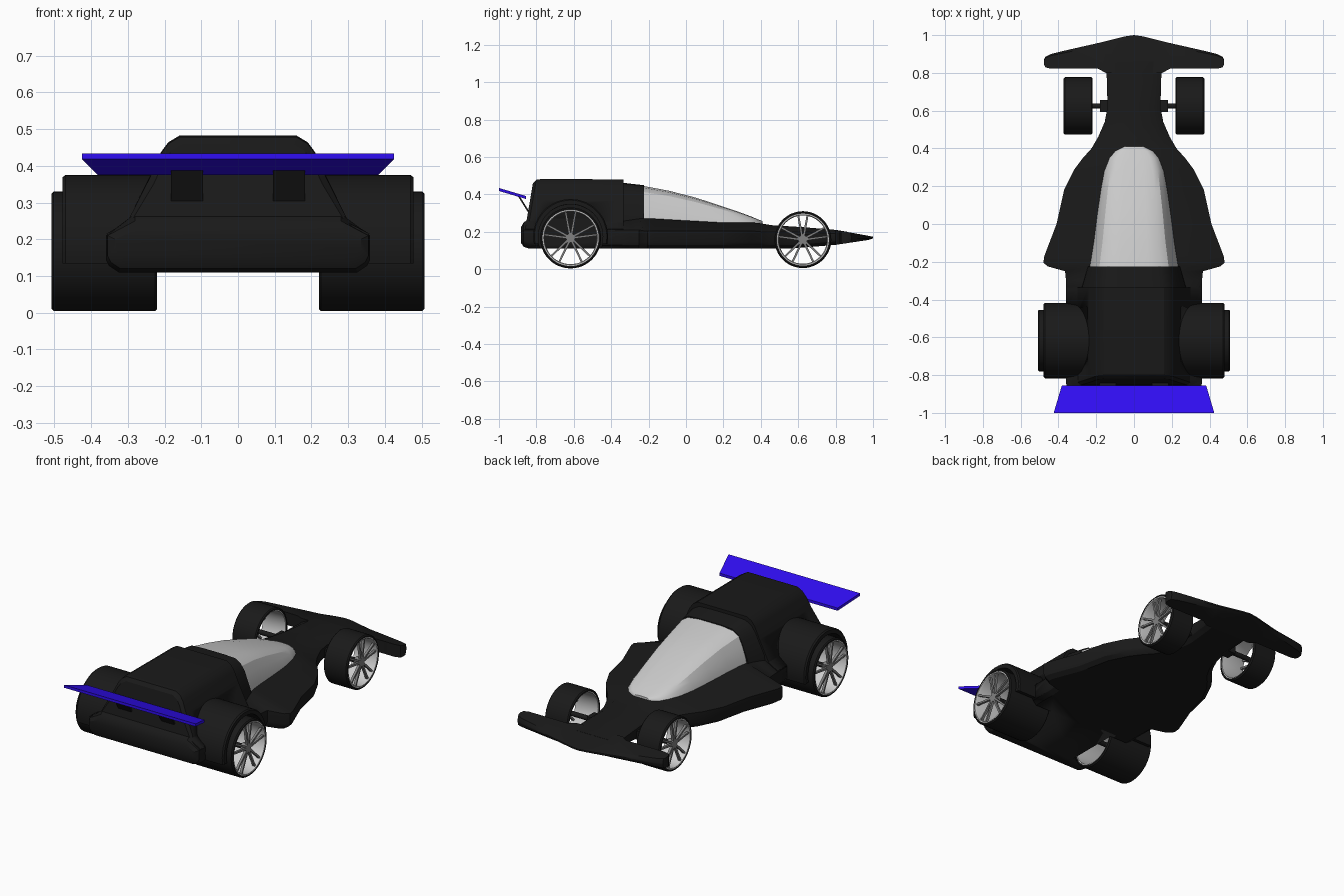
import bpy, bmesh
from math import sin, cos, pi, radians
from mathutils import Vector, Matrix

if "Cube" in bpy.data.objects:
    bpy.data.objects.remove(bpy.data.objects["Cube"])


def material(name, rgb):
    m = bpy.data.materials.new(name)
    m.diffuse_color = (*rgb, 1)
    m.use_nodes = True
    m.node_tree.nodes["Principled BSDF"].inputs["Base Color"].default_value = m.diffuse_color
    return m


BLACK = material("black", (0.01, 0.01, 0.01))
BLUE = material("blue", (0.03, 0.004, 0.9))
GREY = material("dark_grey", (0.22, 0.22, 0.22))


def finish(name, bm, mat=None, mirror=False, angle=30):
    bmesh.ops.recalc_face_normals(bm, faces=bm.faces)
    me = bpy.data.meshes.new(name)
    bm.to_mesh(me)
    bm.free()
    ob = bpy.data.objects.new(name, me)
    bpy.context.collection.objects.link(ob)
    if mat:
        me.materials.append(mat)
    bpy.ops.object.select_all(action='DESELECT')
    ob.select_set(True)
    bpy.context.view_layer.objects.active = ob
    bpy.ops.object.shade_smooth_by_angle(angle=radians(angle))
    if mirror:
        ob.modifiers.new("mirror", 'MIRROR').use_mirror_merge = False
    return ob


def skin(bm, rings, loop=False):
    """Bridge closed rings of points; cap the ends unless looped."""
    vs = [[bm.verts.new(p) for p in r] for r in rings]
    n = len(vs[0])
    for a, b in zip(vs, vs[1:] + vs[:1] if loop else vs[1:]):
        for i in range(n):
            j = (i + 1) % n
            bm.faces.new((a[i], a[j], b[j], b[i]))
    if not loop:
        bm.faces.new(vs[0])
        bm.faces.new(vs[-1])


def loft(name, stations, mat=None, skew=0):
    """stations: (y, half section from bottom to top), mirrored across x."""
    rings = []
    for k, (y, half) in enumerate(stations):
        s = skew if k >= len(stations) - 2 else 0
        pts = half + [(-x, z) for x, z in reversed(half)]
        rings.append([(x, y - s * (0.48 - z), z) for x, z in pts])
    bm = bmesh.new()
    skin(bm, rings)
    return finish(name, bm, mat)


def lathe(bm, profile, y, z, n=48):
    """Closed profile of (x, r) turned about an axle along x."""
    skin(bm, [[(x, y + r * cos(2 * pi * k / n), z + r * sin(2 * pi * k / n))
               for x, r in profile] for k in range(n)], loop=True)


def beam(bm, a, b, wa, wb, depth):
    """Tapered bar in the wheel plane, depth along x."""
    a, b = Vector(a), Vector(b)
    side = (b - a).cross(Vector((1, 0, 0))).normalized()
    dx = Vector((depth / 2, 0, 0))
    skin(bm, [[p - side * w - dx, p + side * w - dx, p + side * w + dx, p - side * w + dx]
              for p, w in ((a, wa / 2), (b, wb / 2))])


def cylinder(bm, x0, x1, r, y, z, n=32):
    skin(bm, [[(x, y + r * cos(2 * pi * k / n), z + r * sin(2 * pi * k / n))
               for k in range(n)] for x in (x0, x1)])


# Lower hull: neck, side pods and tail (y, width, top width, bottom z, side z, top z)
hull_rows = [
    (0.86, .17, .10, .14, .185, .20), (0.80, .145, .10, .13, .19, .21),
    (0.62, .14, .10, .115, .20, .225), (0.54, .155, .11, .11, .20, .23),
    (0.46, .19, .12, .11, .20, .235), (0.40, .225, .13, .11, .20, .245),
    (0.35, .27, .15, .11, .205, .25), (0.29, .315, .17, .11, .205, .25),
    (0.18, .37, .19, .11, .205, .25), (0.0, .41, .22, .11, .205, .26),
    (-0.17, .475, .24, .11, .205, .27), (-0.205, .48, .245, .11, .205, .27),
    (-0.225, .455, .245, .11, .205, .27), (-0.25, .365, .25, .11, .21, .27),
    (-0.30, .36, .25, .11, .21, .27), (-0.84, .36, .28, .11, .21, .27),
    (-0.868, .355, .28, .12, .21, .25), (-0.882, .335, .28, .14, .20, .225)]
hull = loft("lower_body", [
    (y, [(max(w - .035, .05), zb), (w - .008, zb + .018), (w, zb + .035), (w, zs), (wt, zt)])
    for y, w, wt, zb, zs, zt in hull_rows], BLACK)


def cabin_section(zt, shrink=0):
    d = zt - .48
    return [(.345, .20), (.358, .215), (.30 - shrink, .25), (.24 - shrink, .37 + d),
            (.21 - shrink, .435 + d), (.19 - shrink, .462 + d), (.16 - shrink, zt)]


# Engine cover and the lower hoop behind the canopy
cover = loft("engine_cover", [
    (-.335, cabin_section(.48)), (-.77, cabin_section(.482)),
    (-.80, cabin_section(.478)), (-.815, cabin_section(.46, .01))], BLACK, skew=.17)
loft("cockpit_hoop", [
    (-.225, [(.245, .22), (.243, .28), (.20, .39), (.175, .425), (.14, .445), (.07, .449)]),
    (-.34, [(.28, .22), (.275, .28), (.215, .40), (.19, .435), (.15, .458), (.07, .462)])], BLACK)

# Canopy: (y, base half width, base z, top z)
canopy_rows = [(.41, .05, .245, .257), (.385, .105, .24, .266), (.35, .138, .235, .281),
               (.28, .162, .235, .307), (.18, .178, .24, .341), (.05, .196, .25, .383),
               (-.09, .213, .26, .419), (-.233, .236, .265, .446)]
loft("canopy", [(y, [(w, zb)] + [(w * f, zb + (zt - zb) * g) for f, g in
                ((.97, .2), (.88, .55), (.78, .82), (.62, .95), (.32, 1))])
                for y, w, zb, zt in canopy_rows])

# Front wing: (x, front y, rear y)
plan = [(0, 1.0, .80), (.05, .993, .80), (.15, .968, .80), (.19, .958, .822), (.38, .915, .822),
        (.44, .90, .822), (.47, .885, .83), (.477, .868, .845)]
top = lambda y: .21 - .18 * (y - .8)
low = lambda y: .13 + .15 * (y - .8)
rings = []
for x, yf, yr in [(-x, a, b) for x, a, b in plan[:0:-1]] + plan:
    ym = yf - (yf - yr) * .12
    rings.append([(x, yr, low(yr)), (x, ym, low(ym)), (x, yf, .165), (x, yf, .173),
                  (x, ym, top(ym)), (x, yr, top(yr))])
bm = bmesh.new()
skin(bm, rings)
finish("front_wing", bm, BLACK)

# Rear wheel arches and the wells cut for them
bm = bmesh.new()
arc = [radians(a) for a in range(-12, 193, 6)]
skin(bm, [[(x, -.617 + r * cos(a), .175 + r * sin(a)) for x, r in
           ((.20, .172), (.20, .20), (.47, .20), (.478, .194), (.478, .172))] for a in arc])
finish("rear_wheel_arch", bm, BLACK, mirror=True)
bm = bmesh.new()
cylinder(bm, .212, .60, .174, -.617, .172, 48)
cylinder(bm, -.60, -.212, .174, -.617, .172, 48)
cutter = finish("wheel_well_cutter", bm)
cutter.hide_render = True
cutter.display_type = 'WIRE'
for ob in (hull, cover):
    mod = ob.modifiers.new("wheel_well", 'BOOLEAN')
    mod.object = cutter
    mod.operation = 'DIFFERENCE'
    mod.solver = 'EXACT'
    bpy.context.view_layer.objects.active = ob
    bpy.ops.object.modifier_apply(modifier=mod.name)
bpy.data.objects.remove(cutter)

# Wheels: tyre, hollow rim, twin spokes and hub
for tag, y, z, R, x0, x1 in (("front", .625, .158, .152, .22, .372),
                             ("rear", -.617, .167, .163, .22, .508)):
    ri = R - .013
    bm = bmesh.new()
    lathe(bm, [(x0, ri), (x0, R - .006), (x0 + .006, R), (x1 - .006, R), (x1, R - .006), (x1, ri)], y, z)
    finish(tag + "_tyre", bm, BLACK, mirror=True)
    bm = bmesh.new()
    lathe(bm, [(x0 + .003, ri + .001), (x1 - .001, ri + .001), (x1 - .001, ri - .006),
               (x1 - .012, ri - .010), (x0 + .003, ri - .006)], y, z)
    finish(tag + "_rim", bm, None, mirror=True)
    bm = bmesh.new()
    xs = x1 - .014
    cylinder(bm, xs - .03, xs + .007, .024, y, z, 24)
    for k in range(5):
        a = pi / 2 + k * 2 * pi / 5
        for s in (-1, 1):
            p = a + s * .25
            q = a + s * .19
            beam(bm, (xs, y + .018 * cos(p), z + .018 * sin(p)),
                 (xs, y + (ri - .006) * cos(q), z + (ri - .006) * sin(q)), .012, .010, .014)
    finish(tag + "_spokes", bm, GREY, mirror=True)
    # Axle
    bm = bmesh.new()
    cylinder(bm, .10, x1 - .03, .014, y, z, 16)
    finish(tag + "_axle", bm, BLACK, mirror=True)

# Front axle mounts
bm = bmesh.new()
bmesh.ops.create_cube(bm, size=1, matrix=Matrix.Translation((.145, .625, .16)) @
                      Matrix.Diagonal((.07, .065, .05, 1)))
finish("axle_mount", bm, BLACK, mirror=True)

# Rear spoiler plate
bm = bmesh.new()
skin(bm, [[(-w, y, z - .016), (w, y, z - .016), (w, y, z), (-w, y, z)]
          for w, y, z in ((.425, -1.0, .434), (.382, -.855, .391))])
finish("spoiler", bm, BLUE)

# Spoiler struts
bm = bmesh.new()
skin(bm, [[(.096, y - .005, z), (.182, y - .005, z), (.182, y + .005, z), (.096, y + .005, z)]
          for y, z in ((-.895, .392), (-.825, .28))])
finish("spoiler_strut", bm, BLACK, mirror=True)
